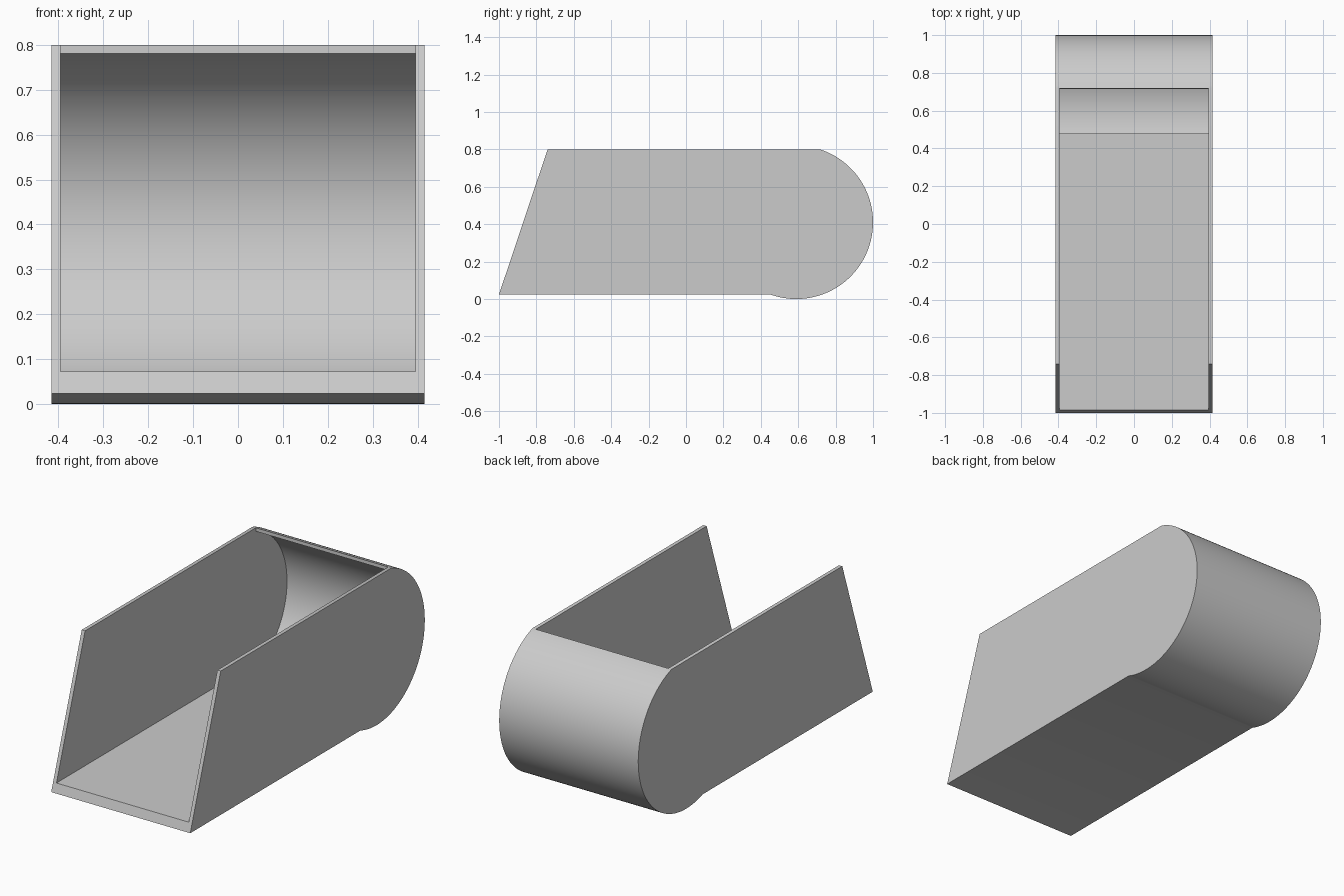
import bpy
import bmesh
from math import asin, acos, cos, sin, pi, radians

cube = bpy.data.objects.get("Cube")
if cube:
    bpy.data.objects.remove(cube, do_unlink=True)

# Main dimensions
HALF_WIDTH, WALL = 0.415, 0.02
BASE, FLOOR, TOP = 0.024, 0.072, 0.80
DRUM_Y, DRUM_Z, R_OUT, R_IN = 0.59, 0.41, 0.41, 0.392
LIP_Y, SILL_Y = 0.716, 0.478
SEGMENTS = 72

grey = bpy.data.materials.new("light grey")
grey.use_nodes = True
colour = (0.6, 0.6, 0.6, 1)
grey.diffuse_color = colour
grey.node_tree.nodes["Principled BSDF"].inputs["Base Color"].default_value = colour


def front_y(z):
    """Slanted front edge."""
    return -1 + (z - BASE) * 0.26 / (TOP - BASE)


def arc(radius, start, end):
    angles = [start + (end - start) * i / SEGMENTS for i in range(SEGMENTS + 1)]
    return [(DRUM_Y + radius * cos(a), DRUM_Z + radius * sin(a)) for a in angles]


def extrude_profile(name, profile, x0, x1):
    """Extrude a closed (y, z) outline along x."""
    bm = bmesh.new()
    face = bm.faces.new([bm.verts.new((x0, y, z)) for y, z in profile])
    result = bmesh.ops.extrude_face_region(bm, geom=[face])
    moved = [v for v in result["geom"] if isinstance(v, bmesh.types.BMVert)]
    bmesh.ops.translate(bm, verts=moved, vec=(x1 - x0, 0, 0))
    bmesh.ops.recalc_face_normals(bm, faces=bm.faces)
    mesh = bpy.data.meshes.new(name)
    bm.to_mesh(mesh)
    bm.free()
    mesh.materials.append(grey)
    obj = bpy.data.objects.new(name, mesh)
    bpy.context.collection.objects.link(obj)
    bpy.ops.object.select_all(action="DESELECT")
    obj.select_set(True)
    bpy.context.view_layer.objects.active = obj
    bpy.ops.object.shade_smooth_by_angle(angle=radians(25))
    return obj


# Rounded back, from the underside of the floor up to the top lip
outer_arc = arc(R_OUT, -pi - asin((BASE - DRUM_Z) / R_OUT), asin((TOP - DRUM_Z) / R_OUT))
inner_arc = arc(R_IN, acos((LIP_Y - DRUM_Y) / R_IN), -acos((SILL_Y - DRUM_Y) / R_IN))

# Side walls
side_outline = [(front_y(BASE), BASE)] + outer_arc + [(front_y(TOP), TOP)]
for name, side in (("left_wall", 1), ("right_wall", -1)):
    extrude_profile(name, side_outline, side * (HALF_WIDTH - WALL), side * HALF_WIDTH)

# Thick floor running into the thin curved back
shell_outline = ([(front_y(BASE), BASE)] + outer_arc + inner_arc
                 + [(SILL_Y, FLOOR), (front_y(FLOOR), FLOOR)])
extrude_profile("floor_and_curved_back", shell_outline, WALL - HALF_WIDTH, HALF_WIDTH - WALL)
